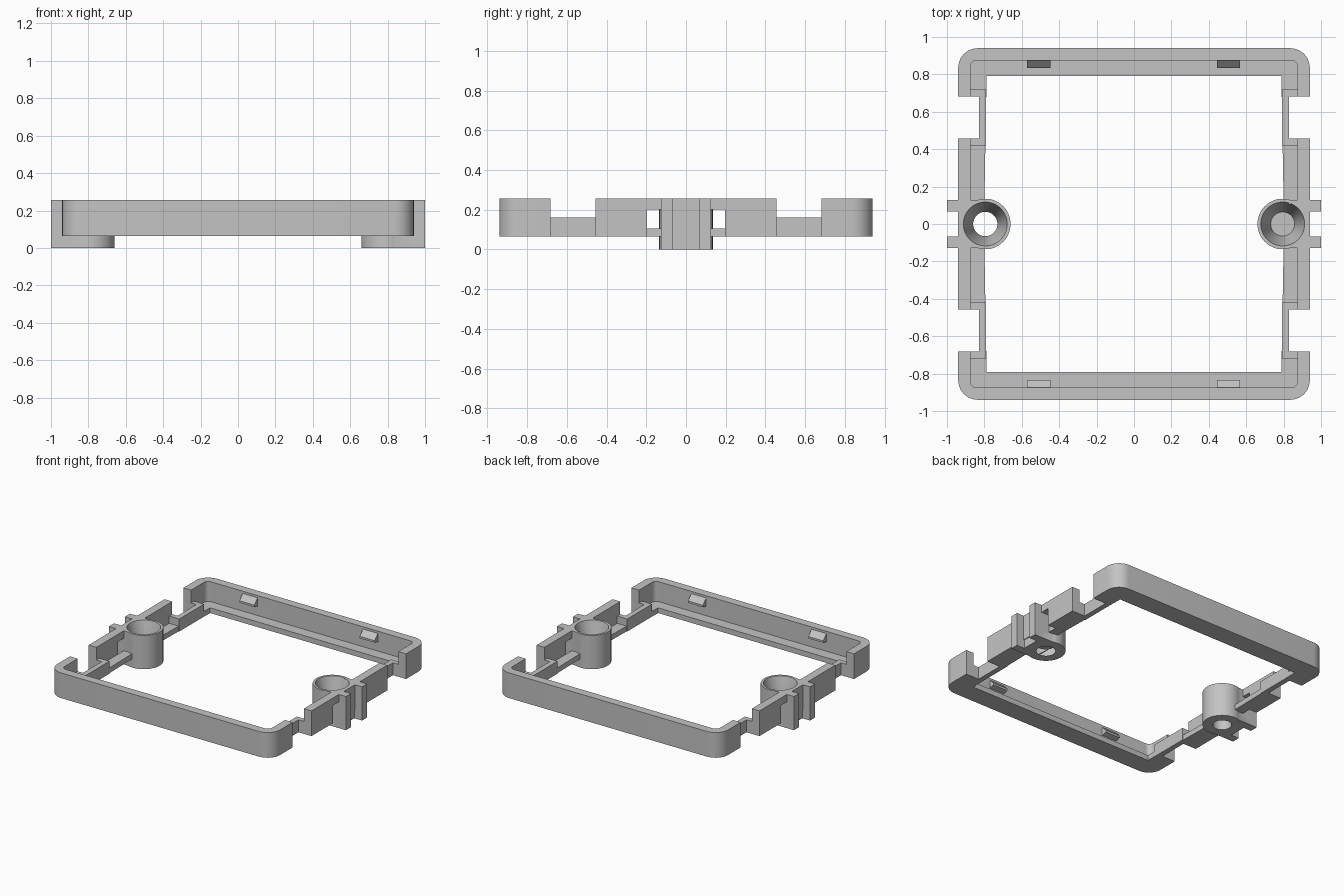
import bpy, bmesh, math

if "Cube" in bpy.data.objects:
    bpy.data.objects.remove(bpy.data.objects["Cube"])

grey = bpy.data.materials.new("plain grey")
grey.use_nodes = True
grey.diffuse_color = (0.55, 0.55, 0.55, 1)
grey.node_tree.nodes["Principled BSDF"].inputs["Base Color"].default_value = grey.diffuse_color

BASE, TOP, LEDGE, STEP = 0.065, 0.257, 0.105, 0.16
BOSS_X = 0.795


def finish(bm, name):
    bmesh.ops.recalc_face_normals(bm, faces=bm.faces)
    mesh = bpy.data.meshes.new(name)
    bm.to_mesh(mesh)
    bm.free()
    ob = bpy.data.objects.new(name, mesh)
    bpy.context.collection.objects.link(ob)
    mesh.materials.append(grey)
    return ob


def prism(name, points, z0, z1):
    bm = bmesh.new()
    face = bm.faces.new([bm.verts.new((x, y, z0)) for x, y in points])
    up = bmesh.ops.extrude_face_region(bm, geom=[face])["geom"]
    bmesh.ops.translate(bm, vec=(0, 0, z1 - z0),
                        verts=[v for v in up if isinstance(v, bmesh.types.BMVert)])
    return finish(bm, name)


def box(name, x0, x1, y0, y1, z0, z1):
    return prism(name, [(x0, y0), (x1, y0), (x1, y1), (x0, y1)], z0, z1)


def cone(name, x, r0, r1, z0, z1):
    bm = bmesh.new()
    bmesh.ops.create_cone(bm, cap_ends=True, segments=64, radius1=r0, radius2=r1, depth=z1 - z0)
    bmesh.ops.translate(bm, verts=bm.verts, vec=(x, 0, (z0 + z1) / 2))
    return finish(bm, name)


def rounded_square(half, radius, steps=10):
    pts = []
    for k, (sx, sy) in enumerate([(1, 1), (-1, 1), (-1, -1), (1, -1)]):
        for i in range(steps + 1):
            a = math.pi / 2 * (k + i / steps)
            pts.append((sx * (half - radius) + radius * math.cos(a),
                        sy * (half - radius) + radius * math.sin(a)))
    return pts


def combine(target, other, operation):
    mod = target.modifiers.new("shape", "BOOLEAN")
    mod.operation, mod.solver, mod.object = operation, "EXACT", other
    other.hide_render = True
    bpy.context.view_layer.objects.active = target
    bpy.ops.object.modifier_apply(modifier=mod.name)
    bpy.data.objects.remove(other)


# Rounded outer wall with a low inner ledge
frame = prism("frame", rounded_square(0.94, 0.105), BASE, TOP)
combine(frame, prism("cavity", rounded_square(0.875, 0.035), LEDGE, 0.4), "DIFFERENCE")
opening = [(0.788, 0.79), (-0.788, 0.79), (-0.802, 0), (-0.788, -0.79), (0.788, -0.79), (0.802, 0)]
combine(frame, prism("opening", opening, 0, 0.4), "DIFFERENCE")

# Raised ledge blocks, side notches and wall windows
for sx in (-1, 1):
    for sy in (-1, 1):
        def side(name, x0, x1, y0, y1, z0, z1):
            return box(name, sx * x0, sx * x1, sy * y0, sy * y1, z0, z1)
        combine(frame, side("raised_ledge", 0.79, 0.9, 0.42, 0.72, BASE, STEP), "UNION")
        combine(frame, side("notch", 0.83, 1.1, 0.457, 0.683, 0, 0.4), "DIFFERENCE")
        combine(frame, side("window", 0.875, 1.1, 0.12, 0.197, 0, 0.2), "DIFFERENCE")

# Screw bosses with outer guide rails and countersunk bores
for sx in (-1, 1):
    x = sx * BOSS_X
    combine(frame, cone("boss", x, 0.135, 0.135, 0, TOP), "UNION")
    combine(frame, box("boss_back", x, sx * 0.935, -0.09, 0.09, 0, TOP), "UNION")
    for sy in (-1, 1):
        combine(frame, box("rail", sx * 0.82, sx, sy * 0.066, sy * 0.127, 0, TOP), "UNION")
    combine(frame, cone("bore", x, 0.065, 0.065, -0.1, 0.1), "DIFFERENCE")
    combine(frame, cone("countersink", x, 0.064, 0.118, 0.05, 0.26), "DIFFERENCE")

bpy.ops.object.select_all(action="DESELECT")
frame.select_set(True)
bpy.context.view_layer.objects.active = frame
bpy.ops.object.shade_smooth_by_angle(angle=math.radians(30))

# Wedge clips on the inner faces of the front and back walls
for end, sy in (("front", -1), ("back", 1)):
    for hand, cx in (("right", -0.51), ("left", 0.505)):
        bm = bmesh.new()
        profile = [(0.88, 0.245), (0.835, 0.2), (0.835, 0.185), (0.88, 0.175)]
        face = bm.faces.new([bm.verts.new((cx - 0.0625, sy * y, z)) for y, z in profile])
        ext = bmesh.ops.extrude_face_region(bm, geom=[face])["geom"]
        bmesh.ops.translate(bm, vec=(0.125, 0, 0),
                            verts=[v for v in ext if isinstance(v, bmesh.types.BMVert)])
        finish(bm, f"{end}_{hand}_clip")
